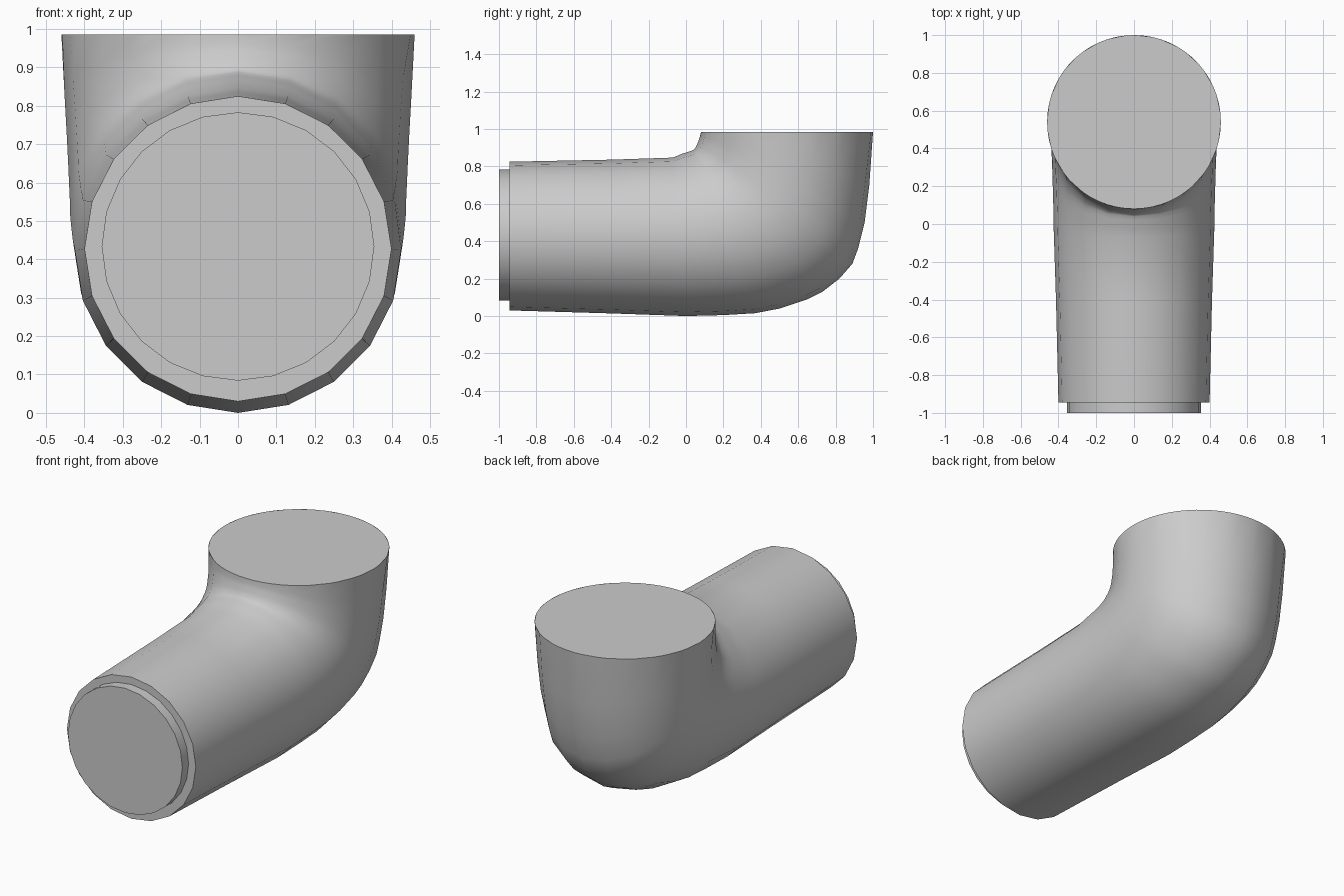
import bpy
import bmesh
from math import sin, cos, tau

cube = bpy.data.objects.get("Cube")
if cube:
    bpy.data.objects.remove(cube, do_unlink=True)

grey = bpy.data.materials.new("plain grey")
grey.use_nodes = True
colour = (0.6, 0.6, 0.6, 1)
grey.diffuse_color = colour
grey.node_tree.nodes["Principled BSDF"].inputs["Base Color"].default_value = colour

SIDES = 20   # pipe facets
FINE = 3     # mouth rim has this many times more


def add_ring(bm, section, count):
    """Ellipse spanning an outer point and an inner point of the bend."""
    (y0, z0), (y1, z1), half_width = section
    ring = []
    for i in range(count):
        a = tau * i / count
        t = (1 - cos(a)) / 2
        ring.append(bm.verts.new((half_width * sin(a), y0 + (y1 - y0) * t, z0 + (z1 - z0) * t)))
    return ring


def bridge(bm, low, high):
    """Join two rings; the second may be a whole multiple finer."""
    k, n = len(high) // len(low), len(low)
    for i in range(n):
        rim = [high[(i * k + j) % len(high)] for j in range(k, -1, -1)]
        bm.faces.new([low[i], low[(i + 1) % n]] + rim)


def loft(name, sections, counts):
    bm = bmesh.new()
    rings = [add_ring(bm, s, c) for s, c in zip(sections, counts)]
    for low, high in zip(rings, rings[1:]):
        bridge(bm, low, high)
    bm.faces.new(rings[0])
    bm.faces.new(rings[-1])
    bmesh.ops.recalc_face_normals(bm, faces=bm.faces)
    mesh = bpy.data.meshes.new(name)
    bm.to_mesh(mesh)
    bm.free()
    mesh.materials.append(grey)
    ob = bpy.data.objects.new(name, mesh)
    bpy.context.collection.objects.link(ob)
    bpy.ops.object.select_all(action='DESELECT')
    ob.select_set(True)
    bpy.context.view_layer.objects.active = ob
    bpy.ops.object.shade_smooth_by_angle(angle=0.7)


# Bent pipe: outer point, inner point (y, z) and half width of each section
elbow = [
    ((-0.945, 0.03), (-0.945, 0.825), 0.40),
    ((-0.4, 0.014), (-0.4, 0.836), 0.413),
    ((0.0, 0.0), (-0.07, 0.847), 0.425),
    ((0.2, 0.005), (-0.02, 0.868), 0.427),
    ((0.37, 0.015), (0.02, 0.88), 0.43),
    ((0.5, 0.04), (0.04, 0.888), 0.432),
    ((0.65, 0.09), (0.045, 0.892), 0.435),
    ((0.73, 0.13), (0.049, 0.898), 0.437),
    ((0.82, 0.2), (0.053, 0.905), 0.438),
    ((0.89, 0.28), (0.058, 0.914), 0.44),
    ((0.92, 0.36), (0.062, 0.925), 0.442),
    ((0.955, 0.5), (0.07, 0.945), 0.446),
    ((0.98, 0.7), (0.075, 0.962), 0.452),
    ((1.0, 0.985), (0.08, 0.985), 0.46),
]
loft("pipe_elbow", elbow, [SIDES] * (len(elbow) - 1) + [SIDES * FINE])

# Narrower plug at the front end
plug = [((y, 0.084), (y, 0.783), 0.355) for y in (-1.0, -0.93)]
loft("front_plug", plug, [SIDES + 4] * 2)
